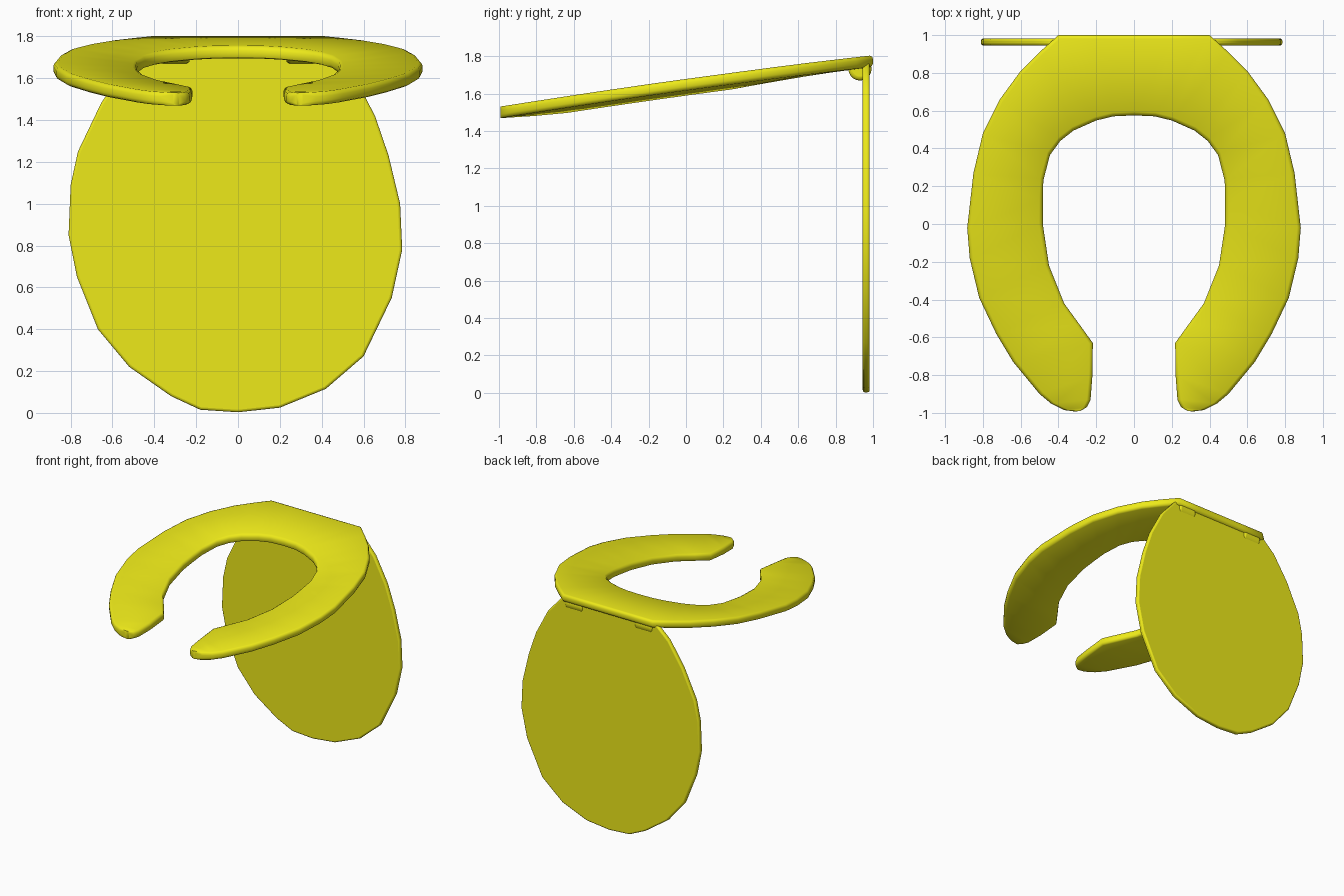
import bpy, bmesh, math
from mathutils import Vector

if "Cube" in bpy.data.objects:
    bpy.data.objects.remove(bpy.data.objects["Cube"])

yellow = bpy.data.materials.new("yellow")
yellow.diffuse_color = (0.85, 0.82, 0.01, 1)
yellow.use_nodes = True
yellow.node_tree.nodes["Principled BSDF"].inputs["Base Color"].default_value = yellow.diffuse_color


def make_object(name, bm):
    bmesh.ops.recalc_face_normals(bm, faces=bm.faces)
    mesh = bpy.data.meshes.new(name)
    bm.to_mesh(mesh)
    bm.free()
    ob = bpy.data.objects.new(name, mesh)
    bpy.context.collection.objects.link(ob)
    mesh.materials.append(yellow)
    bpy.ops.object.select_all(action='DESELECT')
    ob.select_set(True)
    bpy.context.view_layer.objects.active = ob
    bpy.ops.object.shade_smooth_by_angle(angle=math.radians(50))
    return ob


def add_bevel(ob, width):
    mod = ob.modifiers.new("round", 'BEVEL')
    mod.width, mod.segments = width, 3
    mod.limit_method, mod.angle_limit = 'ANGLE', math.radians(50)


# Seat: half ring lofted through (outer x, outer y, inner x, inner y), then mirrored
STATIONS = [
    (0, 1, 0, .575), (.2, 1, .11, .57), (.4, 1, .2, .548), (.5, .91, .32, .495),
    (.6, .81, .39, .44), (.71, .66, .445, .365), (.8, .48, .48, .23),
    (.85, .27, .483, .12), (.883, -.02, .483, 0), (.87, -.18, .45, -.22),
    (.82, -.39, .37, -.42), (.73, -.58, .29, -.53), (.64, -.73, .218, -.63),
    (.5, -.9, .22, -.8), (.44, -.95, .23, -.93), (.37, -.985, .25, -.97),
    (.31, -.993, .28, -.988)]
THICK = 0.062


def seat_top(y, inward):
    # gently bowed slope, dipping a little towards the hole
    dip = 0.03 * max(0, min(1, (0.6 - y) / 0.3, (y + 1) / 0.3))
    return 1.68 + 0.1375 * y - 0.0125 * y * y - dip * inward


bm = bmesh.new()
rings = []
for ox, oy, ix, iy in STATIONS:
    outer, inner = Vector((ox, oy)), Vector((ix, iy))
    length = (inner - outer).length
    c = min(0.02, length * 0.35)
    half = [(c, 0), (c * .3, c * .3), (0, c),
            (0, THICK - c), (c * .3, THICK - c * .3), (c, THICK)]
    section = half + [(length - d, h) for d, h in reversed(half)]
    ring = []
    for d, h in section:
        p = outer.lerp(inner, d / length)
        ring.append(bm.verts.new((p.x, p.y, seat_top(p.y, d / length) - h)))
    rings.append(ring)
for a, b in zip(rings, rings[1:]):
    for i in range(len(a)):
        j = (i + 1) % len(a)
        bm.faces.new((a[i], a[j], b[j], b[i]))
bm.faces.new(rings[-1])
# keep normals outward before mirroring by closing the middle temporarily
middle = bm.faces.new(rings[0])
bmesh.ops.recalc_face_normals(bm, faces=bm.faces)
bmesh.ops.delete(bm, geom=[middle], context='FACES_ONLY')
seat = make_object("seat", bm)
mirror = seat.modifiers.new("mirror", 'MIRROR')
mirror.use_axis[0] = True

# Lid: upright, slightly uneven oval plate hanging at the back
LID = [(-.42, 1.77), (-.53, 1.67), (-.655, 1.48), (-.765, 1.25), (-.8, 1.09),
       (-.81, .85), (-.77, .65), (-.67, .4), (-.52, .22), (-.32, .08),
       (-.18, .015), (0, .003), (.2, .025), (.42, .115), (.6, .27),
       (.735, .55), (.785, .78), (.775, 1.0), (.72, 1.23), (.655, 1.42),
       (.55, 1.62), (.42, 1.77)]
bm = bmesh.new()
face = bm.faces.new([bm.verts.new((x, .945, z)) for x, z in LID])
extruded = bmesh.ops.extrude_face_region(bm, geom=[face])["geom"]
bmesh.ops.translate(bm, vec=(0, .037, 0),
                    verts=[v for v in extruded if isinstance(v, bmesh.types.BMVert)])
add_bevel(make_object("lid", bm), 0.012)

# Hinges: two short barrels joining seat and lid
for side, name in ((-1, "left_hinge"), (1, "right_hinge")):
    bm = bmesh.new()
    bmesh.ops.create_cone(bm, cap_ends=True, segments=20,
                          radius1=.062, radius2=.062, depth=.16)
    hinge = make_object(name, bm)
    hinge.rotation_euler = (0, math.pi / 2, 0)
    hinge.location = (side * .31, .93, 1.732)
    add_bevel(hinge, 0.02)
